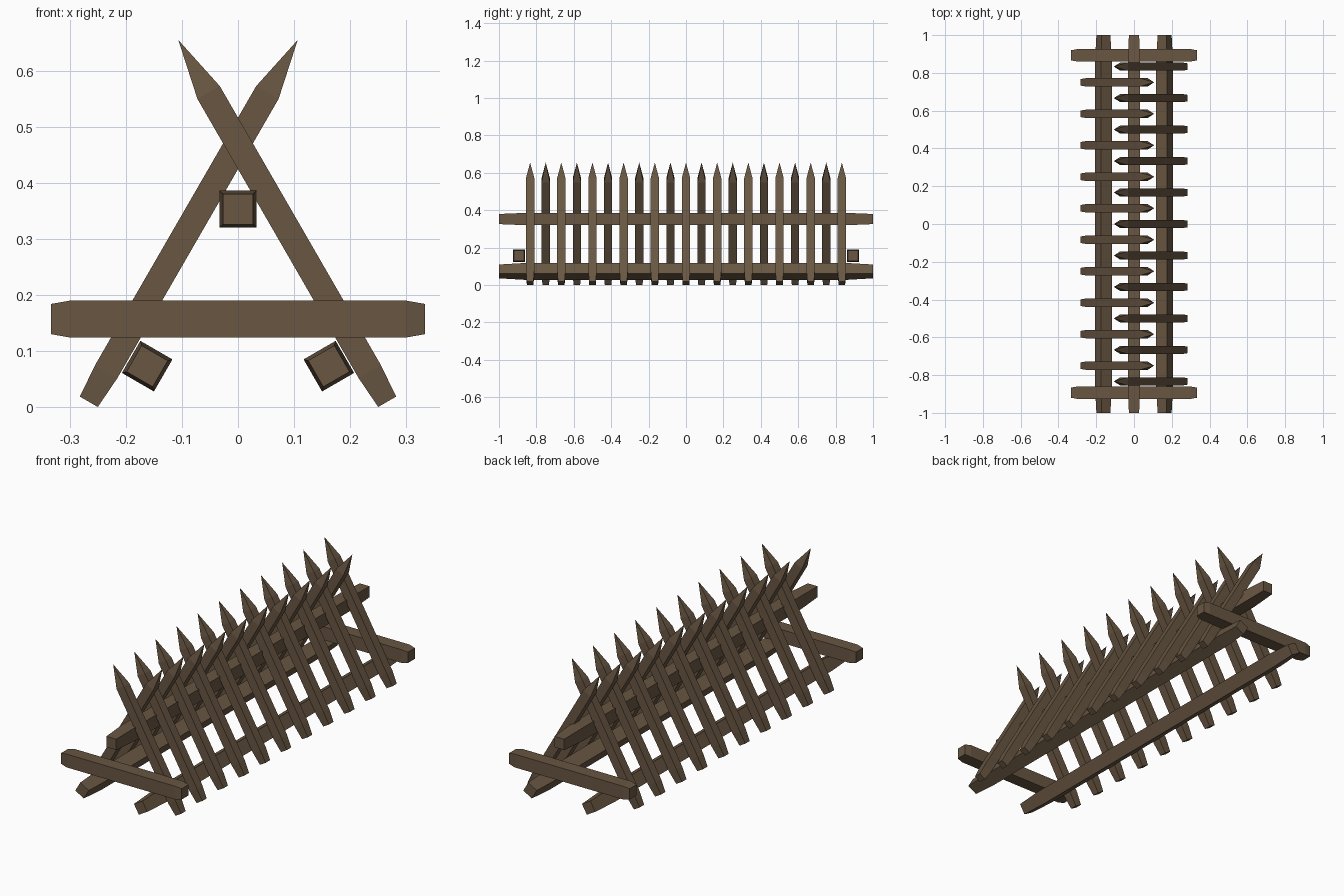
import bpy, bmesh, math
from mathutils import Vector, Matrix

if "Cube" in bpy.data.objects:
    bpy.data.objects.remove(bpy.data.objects["Cube"])

wood = bpy.data.materials.new("weathered brown wood")
wood.diffuse_color = (0.14, 0.094, 0.055, 1)
wood.use_nodes = True
wood.node_tree.nodes["Principled BSDF"].inputs["Base Color"].default_value = wood.diffuse_color


def timber(name, origin, u, v, axis, sections):
    """Square beam along axis; sections are (distance, half size u, half size v), size 0 = point."""
    origin, u, v, axis = map(Vector, (origin, u, v, axis))
    bm = bmesh.new()
    rings = []
    for d, a, b in sections:
        c = origin + axis * d
        if a == 0:
            rings.append([bm.verts.new(c)])
        else:
            rings.append([bm.verts.new(c + u * (a * i) + v * (b * j))
                          for i, j in ((-1, -1), (1, -1), (1, 1), (-1, 1))])
    bm.faces.new(rings[0])
    for r, s in zip(rings, rings[1:]):
        for k in range(4):
            n = (k + 1) % 4
            if len(s) == 1:
                bm.faces.new((r[k], r[n], s[0]))
            else:
                bm.faces.new((r[k], r[n], s[n], s[k]))
    if len(rings[-1]) == 4:
        bm.faces.new(rings[-1])
    bmesh.ops.recalc_face_normals(bm, faces=bm.faces)
    me = bpy.data.meshes.new(name)
    bm.to_mesh(me)
    bm.free()
    me.materials.append(wood)
    ob = bpy.data.objects.new(name, me)
    bpy.context.collection.objects.link(ob)
    return ob


def beam_sections(half_len, taper):
    inner = half_len - taper
    return [(-half_len, .027, .027), (-inner, .033, .033),
            (inner, .033, .033), (half_len, .027, .027)]


C, S = math.cos(math.radians(60)), math.sin(math.radians(60))

# Crossed sharpened stakes, leaning 60 degrees, alternating sides
stake = [(0, .0185, .0175), (.062, .023, .022), (.637, .023, .022), (.745, 0, 0)]
for side, count, label in ((1, 11, "right"), (-1, 10, "left")):
    for i in range(count):
        y = (i - (count - 1) / 2) / 6
        timber(f"{label}_stake_{i + 1}", (side * .266, y, .0095),
               (S, 0, side * C), (0, 1, 0), (-side * C, 0, S), stake)

# Ridge rail under the crossing
timber("ridge_rail", (0, 0, .353), (1, 0, 0), (0, 0, 1), (0, 1, 0), beam_sections(1, .14))

# Lower rails on the inner face of the stakes
for side, label in ((1, "right"), (-1, "left")):
    timber(f"{label}_lower_rail", (side * .162, 0, .073),
           (S, 0, side * C), (-side * C, 0, S), (0, 1, 0), beam_sections(1, .14))

# Cross beams at both ends
for side, label in ((-1, "front"), (1, "back")):
    timber(f"{label}_cross_beam", (0, side * .893, .157),
           (0, 1, 0), (0, 0, 1), (1, 0, 0), beam_sections(.333, .034))
